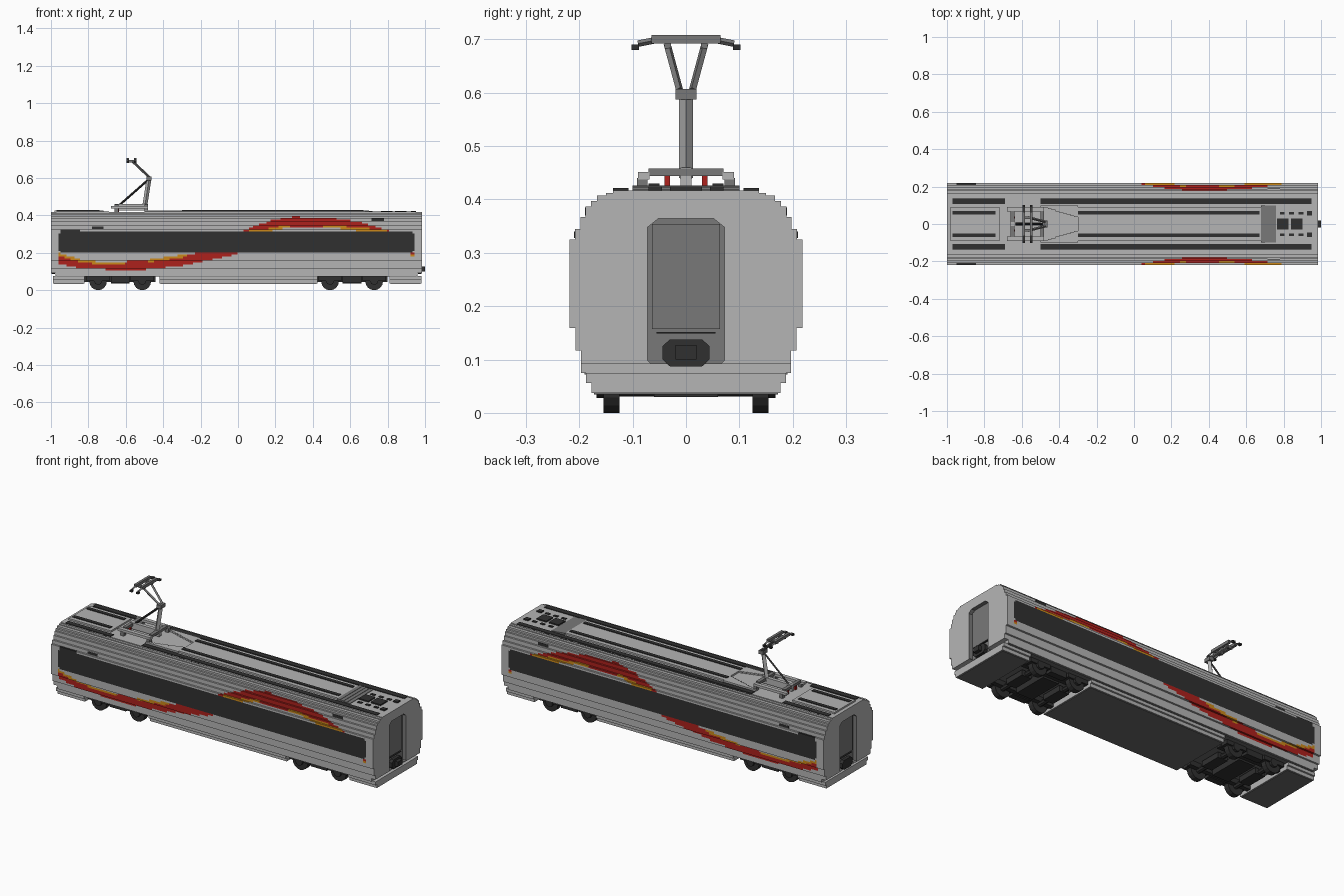
import bpy, bmesh, math
from mathutils import Vector

if "Cube" in bpy.data.objects:
    bpy.data.objects.remove(bpy.data.objects["Cube"])


def material(name, r, g, b):
    m = bpy.data.materials.new(name)
    m.use_nodes = True
    m.diffuse_color = (r, g, b, 1)
    m.node_tree.nodes["Principled BSDF"].inputs["Base Color"].default_value = (r, g, b, 1)
    return m


SILVER = material("silver grey", .46, .46, .46)
DARK = material("charcoal", .03, .03, .03)
RED = material("red", .42, .015, .012)
GOLD = material("gold", .60, .25, .01)
MID = material("mid grey", .19, .19, .19)
UNDER = material("underbody grey", .14, .14, .14)
STEP = .0104
BACK, FRONT = -1.0, .985


def finish(name, bm, *mats):
    bmesh.ops.recalc_face_normals(bm, faces=bm.faces)
    mesh = bpy.data.meshes.new(name)
    bm.to_mesh(mesh)
    bm.free()
    for m in mats:
        mesh.materials.append(m)
    ob = bpy.data.objects.new(name, mesh)
    bpy.context.collection.objects.link(ob)
    return ob


def prism(name, outline, xs, mat):
    """Sweep a closed (y, z) outline through the given x stations."""
    bm = bmesh.new()
    rings = [[bm.verts.new((x, y, z)) for y, z in outline] for x in xs]
    n = len(outline)
    for a, b in zip(rings, rings[1:]):
        for i in range(n):
            j = (i + 1) % n
            bm.faces.new((a[i], a[j], b[j], b[i]))
    bm.faces.new(rings[0])
    bm.faces.new(rings[-1])
    return finish(name, bm, mat)


def box(name, x, y, z, mat, mirror=False):
    for s in (1, -1) if mirror else (1,):
        pts = [(s * y[0], z[0]), (s * y[1], z[0]), (s * y[1], z[1]), (s * y[0], z[1])]
        prism(name, pts, x, mat)


def rod(name, p, q, r, mat, sides=4):
    p, q = Vector(p), Vector(q)
    bm = bmesh.new()
    bmesh.ops.create_cone(bm, cap_ends=True, segments=sides, radius1=r, radius2=r, depth=(q - p).length)
    ob = finish(name, bm, mat)
    ob.location = (p + q) / 2
    ob.rotation_euler = (q - p).to_track_quat('Z', 'Y').to_euler()


def stepped(z, rows):
    """Stepped symmetric outline from (half width, top height) rows."""
    side = [(rows[0][0], z)]
    for half, top in rows:
        n = max(1, round((top - z) / STEP))
        if (half, z) not in side:
            side.append((half, z))
        side += [(half, z + (top - z) * k / n) for k in range(1, n + 1)]
        z = top
    return side + [(-y, h) for y, h in reversed(side)]


def curve(keys, x):
    """Piecewise linear height at x, or None outside the range."""
    for (a, za), (b, zb) in zip(keys, keys[1:]):
        if a <= x <= b:
            return za + (zb - za) * (x - a) / (b - a)


# Body shell with sunken end doors
BODY_ROWS = [(.197, .117), (.207, .159), (.218, .325), (.208, .345), (.198, .367),
             (.188, .387), (.178, .397), (.167, .407), (.15, .412), (.137, .417)]
columns = round((FRONT - BACK) / STEP)
body = prism("body", stepped(.092, BODY_ROWS),
             [BACK + (FRONT - BACK) * i / columns for i in range(columns + 1)], SILVER)
door_shape = [(.052, .08), (.072, .098), (.072, .348), (.052, .364)]
door_shape += [(-y, z) for y, z in reversed(door_shape)]
for end in (BACK, FRONT):
    cutter = prism("door_cutter", door_shape, (end - .022, end + .022), SILVER)
    cutter.hide_render = True
    cut = body.modifiers.new("door", 'BOOLEAN')
    cut.object, cut.operation, cut.solver = cutter, 'DIFFERENCE', 'EXACT'
    bpy.context.view_layer.objects.active = body
    bpy.ops.object.modifier_apply(modifier=cut.name)
    bpy.data.objects.remove(cutter)

# Painted window band and ribbon
body.data.materials.clear()
for m in (SILVER, DARK, RED, GOLD, MID):
    body.data.materials.append(m)
LOW_TOP = [(-.96, .2), (-.85, .165), (-.7, .147), (-.5, .16), (-.25, .195), (0, .2)]
LOW_BASE = [(-.96, .14), (-.85, .12), (-.7, .11), (-.5, .11), (-.3, .132), (0, .192)]
HIGH_TOP = [(.02, .318), (.1, .345), (.2, .379), (.3, .393), (.5, .387), (.65, .364), (.82, .316)]
HIGH_BASE = [(.02, .312), (.15, .313), (.25, .332), (.35, .34), (.5, .335), (.65, .318), (.82, .312)]


def paint(c, n):
    x, y, z = c.x, abs(c.y), c.z
    if BACK + .005 < x < FRONT - .005 and abs(x) > .958 and y < .08 and .093 < z < .37:
        return 4
    if y < .14 or abs(n.x) > .9:
        return 0
    inset = .01 if z > .305 or z < .21 else 0
    if -.96 + inset < x < .945 - inset and .2 < z < .316:
        return 1
    if -.945 < x < -.845 and .31 < z < .327:
        return 1
    if .92 < x < .945 and .175 < z < .2:
        return 3 if z < .19 else 2
    top, base = curve(LOW_TOP, x), curve(LOW_BASE, x)
    if top and base < z < top:
        return 3 if (x < -.6 or -.48 < x < -.27) and z > top - .014 else 2
    top, base = curve(HIGH_TOP, x), curve(HIGH_BASE, x)
    if top and base < z < top:
        return 3 if (.06 < x < .28 or .45 < x < .8) and z < base + .014 else 2
    return 0


for f in body.data.polygons:
    f.material_index = paint(f.center, f.normal)

# Lower belt, set back at both ends, and its floor
box("lower_belt", (-.975, .96), (-.197, .197), (.075, .092), SILVER)
box("belt_floor", (-.97, .955), (-.19, .19), (.072, .075), UNDER)

# Marker plates
box("front_marker", (.715, .78), (.18, .1895), (.37, .385), DARK, True)
box("rear_marker", (-.78, -.72), (.2, .2095), (.328, .34), DARK, True)

# Lower skirts and underside plates
for x0, x1 in ((-.99, -.82), (-.42, .425), (.81, .98)):
    prism("skirt", stepped(.037, [(.177, .056), (.187, .075)]), (x0, x1), SILVER)
    box("underside_plate", (x0 + .005, x1 - .005), (-.172, .172), (.034, .038), UNDER)

# Bogies
for c in (-.63, .61):
    box("bogie_side_frame", (c - .19, c + .19), (.1, .125), (.045, .073), DARK, True)
    box("bogie_spring_box", (c - .05, c + .05), (.125, .16), (.04, .073), DARK, True)
    box("bogie_bolster", (c - .05, c + .05), (-.1, .1), (.035, .073), DARK)
    for dx in (-.118, .118):
        x = c + dx
        rod("axle", (x, -.13, .045), (x, .13, .045), .014, DARK, 8)
        box("axle_motor", (x - .03, x + .03), (-.06, .06), (.03, .06), DARK)
        for s in (-1, 1):
            rod("wheel", (x, s * .125, .047), (x, s * .155, .047), .047, DARK, 16)
            rod("axle_box", (x, s * .155, .05), (x, s * .168, .05), .022, DARK, 8)
            box("wheel_guard", (x - .062, x + .062), (s * .12, s * .165), (.05, .073), DARK)

# End door details and couplers
plate_shape = [(.03, .087), (.044, .1), (.044, .125), (.03, .138)]
plate_shape += [(-y, z) for y, z in reversed(plate_shape)]
for end, s in ((BACK, 1), (FRONT, -1)):
    floor = end + s * .022
    box("door_window", sorted((floor, floor - s * .004)), (-.064, .064), (.157, .354), MID)
    box("door_sill", sorted((floor, floor - s * .006)), (-.055, .055), (.149, .152), DARK)
    prism("coupler_plate", plate_shape, sorted((floor, end + s * .004)), DARK)
box("coupler", (.96, 1.0), (-.02, .02), (.1, .127), DARK)

# Roof decks and cable strips
box("rear_deck", (-.98, -.72), (-.092, .092), (.417, .426), SILVER)
box("main_deck", (-.3, .68), (-.092, .092), (.417, .426), SILVER)
for i in range(10):
    x = -.5 + i * .02
    box("deck_taper", (x, x + .02), (.092 - .006 * i, .1), (.417, .426), SILVER, True)
for x in ((-.97, -.69), (-.5, .95)):
    box("outer_roof_strip", x, (.108, .137), (.412, .421), DARK, True)
for x in ((-.97, -.74), (-.3, .67)):
    box("inner_roof_strip", x, (.05, .07), (.42, .43), DARK, True)

# Lower roof bay with ramp and equipment
for i in range(4):
    box("bay_ramp", (.68 + i * .02, .7 + i * .02), (-.1, .1), (.415, .426 - i * .002), MID)
for x in (.765, .84):
    box("bay_block", (x, x + .06), (-.03, .03), (.417, .424), DARK)
for x in (.78, .83, .88):
    box("bay_terminal", (x, x + .025), (.05, .065), (.417, .421), DARK, True)
box("bay_cap", (.925, .952), (.045, .07), (.417, .424), DARK, True)

# Pantograph base
box("base_rail", (-.68, -.48), (.068, .09), (.437, .451), SILVER, True)
for x in (-.66, -.5):
    box("base_cross_beam", (x, x + .02), (-.07, .07), (.444, .458), MID)
    box("base_foot", (x, x + .02), (.072, .092), (.417, .44), MID, True)
box("insulator", (-.655, -.635), (.03, .04), (.417, .445), RED, True)
box("base_spine", (-.66, -.48), (-.01, .01), (.425, .46), SILVER)

# Pantograph arms and head
rod("lower_arm", (-.5, 0, .44), (-.475, 0, .6), .013, SILVER)
rod("control_rod", (-.64, 0, .45), (-.475, 0, .595), .006, DARK)
box("knee", (-.488, -.462), (-.02, .02), (.587, .607), MID)
for s in (-1, 1):
    rod("upper_arm", (-.475, s * .012, .605), (-.565, s * .035, .69), .007, MID)
    for x in (-.59, -.55):
        rod("horn", (x, s * .06, .698), (x, s * .09, .692), .006, MID)
        box("horn_tip", (x - .007, x + .007), (s * .088, s * .102), (.68, .69), DARK)
for x in (-.59, -.55):
    box("contact_strip", (x - .007, x + .007), (-.065, .065), (.692, .708), MID)
box("head_link", (-.59, -.55), (.028, .04), (.683, .697), MID, True)
